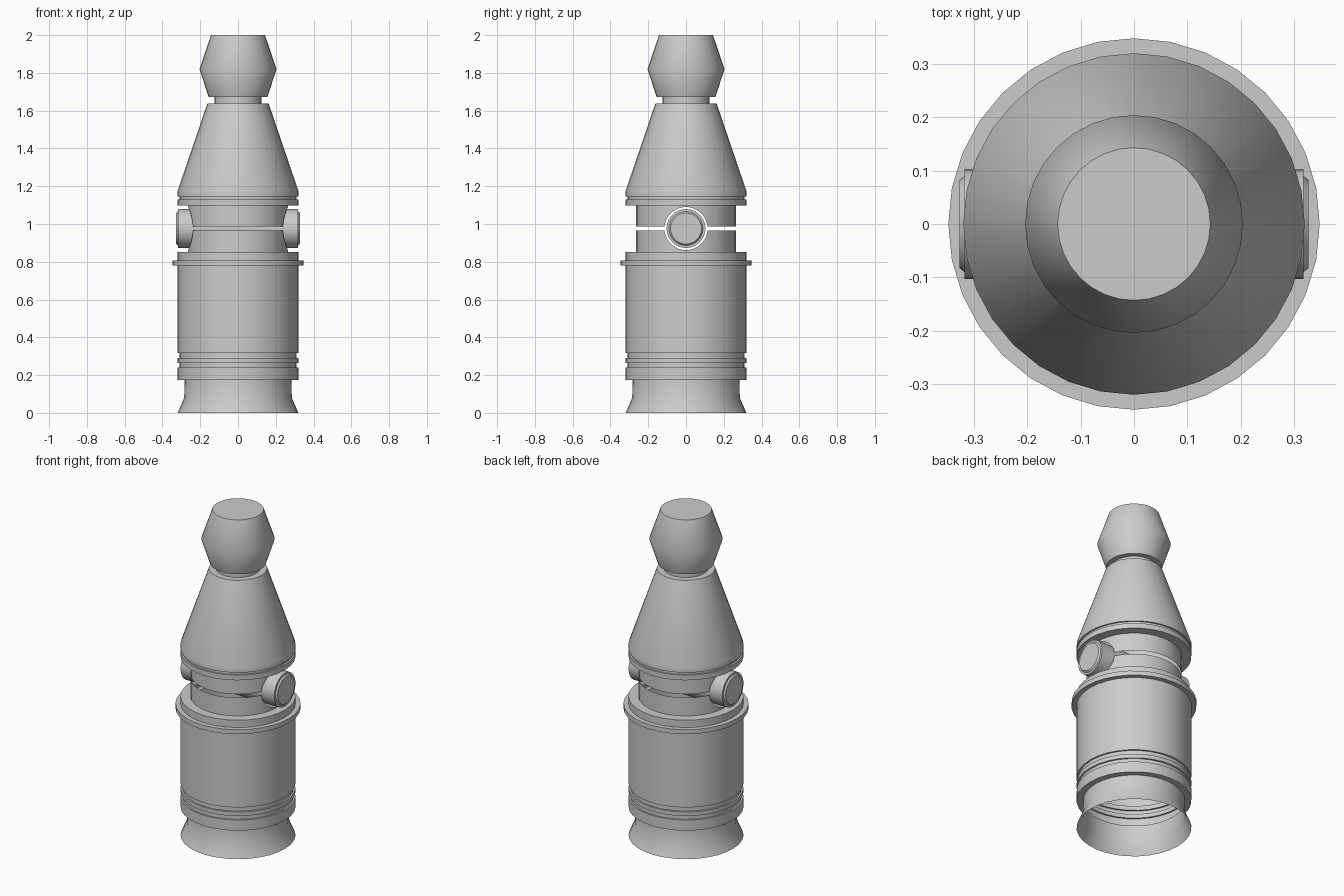
import bpy, bmesh, math

if "Cube" in bpy.data.objects:
    bpy.data.objects.remove(bpy.data.objects["Cube"])

SIDES = 32
PIN_Z, HOLE_R, GAP = 0.976, 0.114, 0.011   # cross pin height, hole radius, half slit height
NECK_R = 0.264


def finish(name, bm, angle=30):
    bmesh.ops.remove_doubles(bm, verts=bm.verts, dist=1e-5)
    mesh = bpy.data.meshes.new(name)
    bm.to_mesh(mesh)
    bm.free()
    ob = bpy.data.objects.new(name, mesh)
    bpy.context.collection.objects.link(ob)
    bpy.ops.object.select_all(action='DESELECT')
    ob.select_set(True)
    bpy.context.view_layer.objects.active = ob
    bpy.ops.object.shade_smooth_by_angle(angle=math.radians(angle))
    return ob


def bridge(bm, lower, upper):
    n = len(lower)
    for i in range(n):
        j = (i + 1) % n
        bm.faces.new((lower[i], lower[j], upper[j], upper[i]))


def lathe(name, profile, cap_top=False, cap_bottom=False, axis='Z', sides=SIDES, angle=30):
    """Turn (radius, height) points around an axis, from low to high."""
    bm = bmesh.new()
    rings = []
    for r, h in profile:
        ring = []
        for i in range(sides):
            a = 2 * math.pi * i / sides
            c, s = r * math.cos(a), r * math.sin(a)
            ring.append(bm.verts.new((c, s, h) if axis == 'Z' else (h, c, PIN_Z + s)))
        rings.append(ring)
    for lo, hi in zip(rings, rings[1:]):
        bridge(bm, lo, hi)
    if cap_top:
        bm.faces.new(rings[-1])
    if cap_bottom:
        bm.faces.new(rings[0][::-1])
    return finish(name, bm, angle)


def neck_angles():
    """Angles round the neck, denser across the two pin holes."""
    edge = math.asin(HOLE_R / NECK_R)
    hole = [math.asin(HOLE_R * math.sin(math.pi * (k / 20 - 0.5)) / NECK_R) for k in range(21)]
    plain = [edge + (math.pi - 2 * edge) * k / 12 for k in range(1, 12)]
    half = hole + plain
    return half + [a + math.pi for a in half]


def neck_band(name, outer_z, side):
    """Thin sleeve with a slit edge and a half-round notch for the pin on each side."""
    bm = bmesh.new()
    outer, inner = [], []
    for a in neck_angles():
        x, y = NECK_R * math.cos(a), NECK_R * math.sin(a)
        notch = math.sqrt(max(HOLE_R ** 2 - y ** 2, 0))
        outer.append(bm.verts.new((x, y, outer_z)))
        inner.append(bm.verts.new((x, y, PIN_Z + side * max(GAP, notch))))
    bridge(bm, *((outer, inner) if side < 0 else (inner, outer)))
    finish(name, bm)


def groove(z0, z1, r=0.32, depth=0.01):
    return [(r, z0), (r - depth, z0), (r - depth, z1), (r, z1)]


# Hollow lower body: flared foot, grooved barrel, flange and shoulder
lathe("lower_body",
      [(0.32, 0), (0.285, 0.08), (0.283, 0.175), (0.32, 0.175)]
      + groove(0.24, 0.265) + groove(0.29, 0.317)
      + [(0.32, 0.775), (0.32, 0.78), (0.348, 0.78), (0.348, 0.808), (0.32, 0.808),
         (0.32, 0.853), (NECK_R, 0.853)])

# Split neck sleeve around the pin
neck_band("lower_neck", 0.853, -1)
neck_band("upper_neck", 1.098, 1)

# Upper body: grooved collar and cone
lathe("upper_cone",
      [(NECK_R, 1.098), (0.32, 1.098)] + groove(1.13, 1.145)
      + [(0.32, 1.175), (0.162, 1.638), (0.124, 1.638)])

# Tip knob on a short stem
lathe("tip_knob",
      [(0.124, 1.638), (0.124, 1.673), (0.156, 1.673), (0.204, 1.82), (0.143, 2.0)],
      cap_top=True, angle=45)

# Cross pin running through the neck, with stepped ends
lathe("cross_pin",
      [(0.082, -0.327), (0.09, -0.318), (0.103, -0.318),
       (0.103, 0.318), (0.09, 0.318), (0.082, 0.327)],
      cap_top=True, cap_bottom=True, axis='X')
